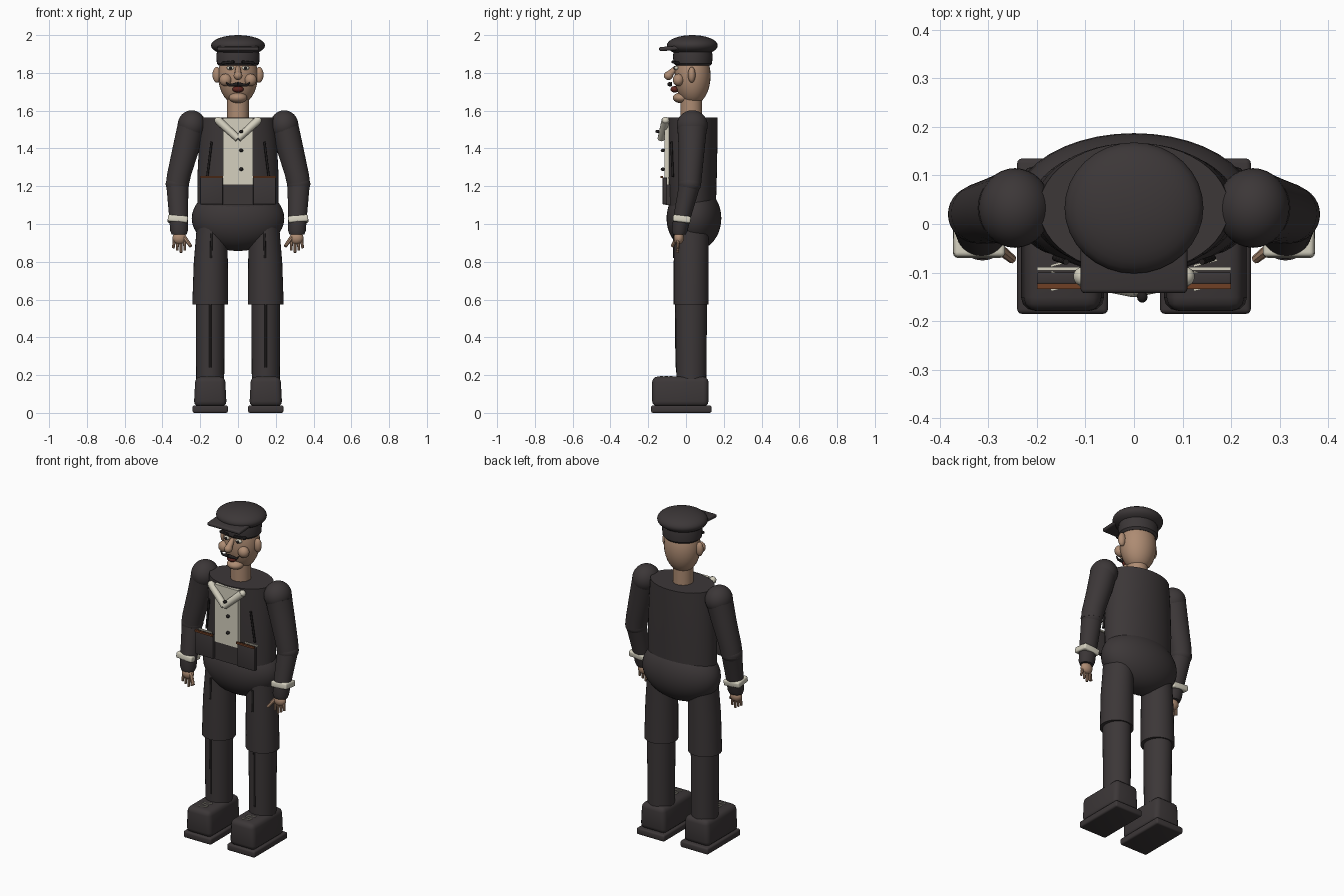
import bpy, bmesh, math
from mathutils import Vector, Matrix

cube = bpy.data.objects.get("Cube")
if cube:
    bpy.data.objects.remove(cube, do_unlink=True)


def material(name, r, g, b):
    m = bpy.data.materials.new(name)
    m.use_nodes = True
    m.diffuse_color = (r, g, b, 1)
    bsdf = next(n for n in m.node_tree.nodes if n.type == 'BSDF_PRINCIPLED')
    bsdf.inputs["Base Color"].default_value = (r, g, b, 1)
    bsdf.inputs["Roughness"].default_value = 0.8
    return m


CLOTH = material("charcoal_cloth", 0.045, 0.038, 0.039)
BLACK = material("soft_black", 0.015, 0.013, 0.013)
SKIN = material("tan_skin", 0.42, 0.26, 0.17)
CREAM = material("cream_linen", 0.66, 0.63, 0.52)
BROWN = material("brown_leather", 0.16, 0.05, 0.018)
LIPS = material("dark_red", 0.12, 0.02, 0.015)


def finish(name, bm, mat, angle=40):
    bmesh.ops.recalc_face_normals(bm, faces=bm.faces)
    mesh = bpy.data.meshes.new(name)
    bm.to_mesh(mesh)
    bm.free()
    mesh.materials.append(mat)
    ob = bpy.data.objects.new(name, mesh)
    bpy.context.collection.objects.link(ob)
    bpy.ops.object.select_all(action='DESELECT')
    ob.select_set(True)
    bpy.context.view_layer.objects.active = ob
    bpy.ops.object.shade_smooth_by_angle(angle=math.radians(angle))
    return ob


def ball(name, mat, centre, radii, seg=32):
    bm = bmesh.new()
    bmesh.ops.create_uvsphere(bm, u_segments=seg, v_segments=seg // 2, radius=1)
    bmesh.ops.transform(bm, verts=bm.verts,
                        matrix=Matrix.Translation(centre) @ Matrix.Diagonal((*radii, 1)))
    return finish(name, bm, mat)


def box(name, mat, centre, size, bevel=0.0, taper=1.0, tilt=(0, 0, 0)):
    """Box with an optional narrower top, tilt and rounded edges."""
    bm = bmesh.new()
    bmesh.ops.create_cube(bm, size=1)
    for v in bm.verts:
        if v.co.z > 0:
            v.co.x *= taper
        v.co = Vector(a * b for a, b in zip(v.co, size))
    if bevel:
        bmesh.ops.bevel(bm, geom=bm.edges[:], offset=bevel, segments=3,
                        profile=0.5, affect='EDGES')
    for a, axis in zip(tilt, 'XYZ'):
        bmesh.ops.rotate(bm, verts=bm.verts, matrix=Matrix.Rotation(a, 3, axis))
    bmesh.ops.translate(bm, verts=bm.verts, vec=centre)
    return finish(name, bm, mat)


def loft(name, mat, rings, seg=32):
    """Closed skin through level ellipses given as (x, y, z, rx, ry)."""
    bm = bmesh.new()
    loops = []
    for x, y, z, rx, ry in rings:
        turn = [2 * math.pi * i / seg for i in range(seg)]
        loops.append([bm.verts.new((x + rx * math.cos(a), y + ry * math.sin(a), z)) for a in turn])
    for low, high in zip(loops, loops[1:]):
        for i in range(seg):
            j = (i + 1) % seg
            bm.faces.new((low[i], low[j], high[j], high[i]))
    bm.faces.new(loops[0])
    bm.faces.new(loops[-1])
    return finish(name, bm, mat)


def rod(name, mat, a, b, r1, r2=None, seg=12):
    a, b = Vector(a), Vector(b)
    bm = bmesh.new()
    bmesh.ops.create_cone(bm, cap_ends=True, segments=seg, radius1=r1,
                          radius2=r1 if r2 is None else r2, depth=(b - a).length)
    turn = (b - a).to_track_quat('Z', 'Y').to_matrix().to_4x4()
    bmesh.ops.transform(bm, verts=bm.verts, matrix=Matrix.Translation((a + b) / 2) @ turn)
    return finish(name, bm, mat)


# Head and cap
ball("head", SKIN, (0, 0.035, 1.785), (0.105, 0.095, 0.155))
loft("neck", SKIN, [(0, 0.028, 1.55, 0.057, 0.057), (0, 0.028, 1.69, 0.057, 0.057)])
ball("chin", SKIN, (0, -0.025, 1.668), (0.048, 0.045, 0.028))
ball("cap_crown", CLOTH, (0, 0.033, 1.945), (0.143, 0.135, 0.055))
loft("cap_band", CLOTH, [(0, 0.036, 1.838, 0.1, 0.09), (0, 0.036, 1.85, 0.112, 0.102),
                         (0, 0.036, 1.89, 0.115, 0.105), (0, 0.036, 1.92, 0.11, 0.1)])
box("cap_visor", CLOTH, (0, -0.07, 1.93), (0.22, 0.145, 0.022), 0.009, tilt=(0.06, 0, 0))

# Face
rod("nose_bridge", SKIN, (0, -0.05, 1.83), (0, -0.09, 1.79), 0.012, 0.02)
ball("nose_tip", SKIN, (0, -0.093, 1.785), (0.023, 0.024, 0.023), 20)
ball("mouth", LIPS, (0, -0.06, 1.713), (0.03, 0.022, 0.017), 20)
for s, side in ((1, "left"), (-1, "right")):
    ball(side + "_ear", SKIN, (s * 0.112, 0.03, 1.79), (0.023, 0.02, 0.042), 20)
    ball(side + "_cheek", SKIN, (s * 0.066, -0.04, 1.763), (0.033, 0.03, 0.033), 20)
    ball(side + "_eye_white", CREAM, (s * 0.04, -0.05, 1.826), (0.02, 0.012, 0.011), 16)
    ball(side + "_pupil", BLACK, (s * 0.04, -0.061, 1.826), (0.009, 0.005, 0.009), 12)
    box(side + "_eyebrow", BLACK, (s * 0.052, -0.055, 1.855), (0.07, 0.022, 0.014), 0.004,
        tilt=(0, s * 0.1, s * 0.35))
    rod(side + "_moustache", BLACK, (0, -0.088, 1.74), (s * 0.05, -0.08, 1.734), 0.011, 0.006)
    rod(side + "_moustache_tip", BLACK, (s * 0.048, -0.08, 1.734), (s * 0.062, -0.078, 1.75), 0.006, 0.003)

# Jacket body and hips
loft("jacket", CLOTH, [(0, 0.033, 1.08, 0.215, 0.125), (0, 0.033, 1.25, 0.215, 0.13),
                       (0, 0.033, 1.45, 0.205, 0.134), (0, 0.033, 1.565, 0.195, 0.134)], 48)
ball("hips", CLOTH, (0, 0.042, 1.03), (0.245, 0.145, 0.173), 40)

# Shirt front, collar and buttons
box("shirt_front", CREAM, (0, -0.103, 1.385), (0.158, 0.024, 0.35))
box("waist_panel", CLOTH, (0, -0.094, 1.155), (0.17, 0.03, 0.11))
for s, side in ((1, "left"), (-1, "right")):
    rod(side + "_collar", CREAM, (s * 0.105, -0.108, 1.548), (0, -0.132, 1.452), 0.022, 0.019)
    ball(side + "_collar_point", CREAM, (s * 0.105, -0.108, 1.548), (0.02, 0.02, 0.019), 16)
for i in range(3):
    ball("shirt_button", BLACK, (0.017, -0.122 - 0.028 * (i == 2), 1.29 + 0.1 * i),
         (0.011, 0.012, 0.009), 12)

for s, side in ((1, "left"), (-1, "right")):
    # Pockets and lapel seams
    box(side + "_pocket", CLOTH, (s * 0.14, -0.112, 1.175), (0.12, 0.024, 0.142), 0.004)
    box(side + "_pocket_trim", BROWN, (s * 0.14, -0.128, 1.249), (0.12, 0.012, 0.011))
    rod(side + "_lapel_seam", BLACK, (s * 0.14, -0.078, 1.435), (s * 0.163, -0.07, 1.25), 0.006)
    box(side + "_pocket_lining", CREAM, (s * 0.155, -0.092, 1.245), (0.09, 0.008, 0.008))

    # Arm
    ball(side + "_shoulder", CLOTH, (s * 0.245, 0.033, 1.522), (0.075, 0.082, 0.08))
    loft(side + "_upper_arm", CLOTH, [(s * 0.322, 0.02, 1.2, 0.06, 0.059),
                                      (s * 0.312, 0.022, 1.26, 0.064, 0.063),
                                      (s * 0.275, 0.03, 1.4, 0.072, 0.069),
                                      (s * 0.247, 0.033, 1.52, 0.074, 0.079)])
    ball(side + "_elbow", CLOTH, (s * 0.321, 0.02, 1.212), (0.062, 0.06, 0.055))
    loft(side + "_forearm", CLOTH, [(s * 0.312, -0.035, 0.945, 0.04, 0.034),
                                    (s * 0.312, -0.033, 0.965, 0.047, 0.042),
                                    (s * 0.314, -0.022, 1.03, 0.05, 0.046),
                                    (s * 0.321, 0.018, 1.2, 0.058, 0.057)])
    box(side + "_cuff", CREAM, (s * 0.319, -0.022, 1.024), (0.106, 0.094, 0.036), 0.009,
        tilt=(-0.12, s * -0.08, 0))

    # Hand
    ball(side + "_palm", SKIN, (s * 0.31, -0.038, 0.926), (0.037, 0.027, 0.034), 20)
    for i in range(4):
        x = 0.284 + 0.0175 * i
        tip = 0.848 + 0.012 * abs(i - 1)
        rod(side + "_finger", SKIN, (s * x, -0.04, 0.92), (s * (x + 0.003 * (i - 1)), -0.045, tip),
            0.009, 0.007, 8)
    rod(side + "_thumb", SKIN, (s * 0.285, -0.045, 0.93), (s * 0.25, -0.073, 0.882), 0.012, 0.009, 8)

    # Leg
    loft(side + "_thigh", CLOTH, [(s * 0.147, 0.027, 0.575, 0.095, 0.092),
                                  (s * 0.144, 0.027, 0.8, 0.09, 0.092),
                                  (s * 0.137, 0.03, 1.0, 0.08, 0.09)])
    loft(side + "_shin", CLOTH, [(s * 0.147, 0.028, 0.16, 0.074, 0.079),
                                 (s * 0.147, 0.028, 0.6, 0.076, 0.084)])
    rod(side + "_shin_crease", BLACK, (s * 0.147, -0.05, 0.24), (s * 0.147, -0.053, 0.575), 0.006)
    rod(side + "_thigh_crease", BLACK, (s * 0.143, -0.062, 0.82), (s * 0.14, -0.062, 0.95), 0.006)

    # Shoe
    box(side + "_shoe_sole", CLOTH, (s * 0.147, -0.025, 0.02), (0.187, 0.32, 0.04), 0.01)
    box(side + "_shoe_upper", CLOTH, (s * 0.147, -0.03, 0.113), (0.174, 0.298, 0.158), 0.028, 0.9)
    for k in range(3):
        box(side + "_shoe_lace", CREAM, (s * 0.147, -0.08 - 0.025 * k, 0.193), (0.05, 0.005, 0.006),
            tilt=(0, 0, 0.25 * (-1) ** k))
